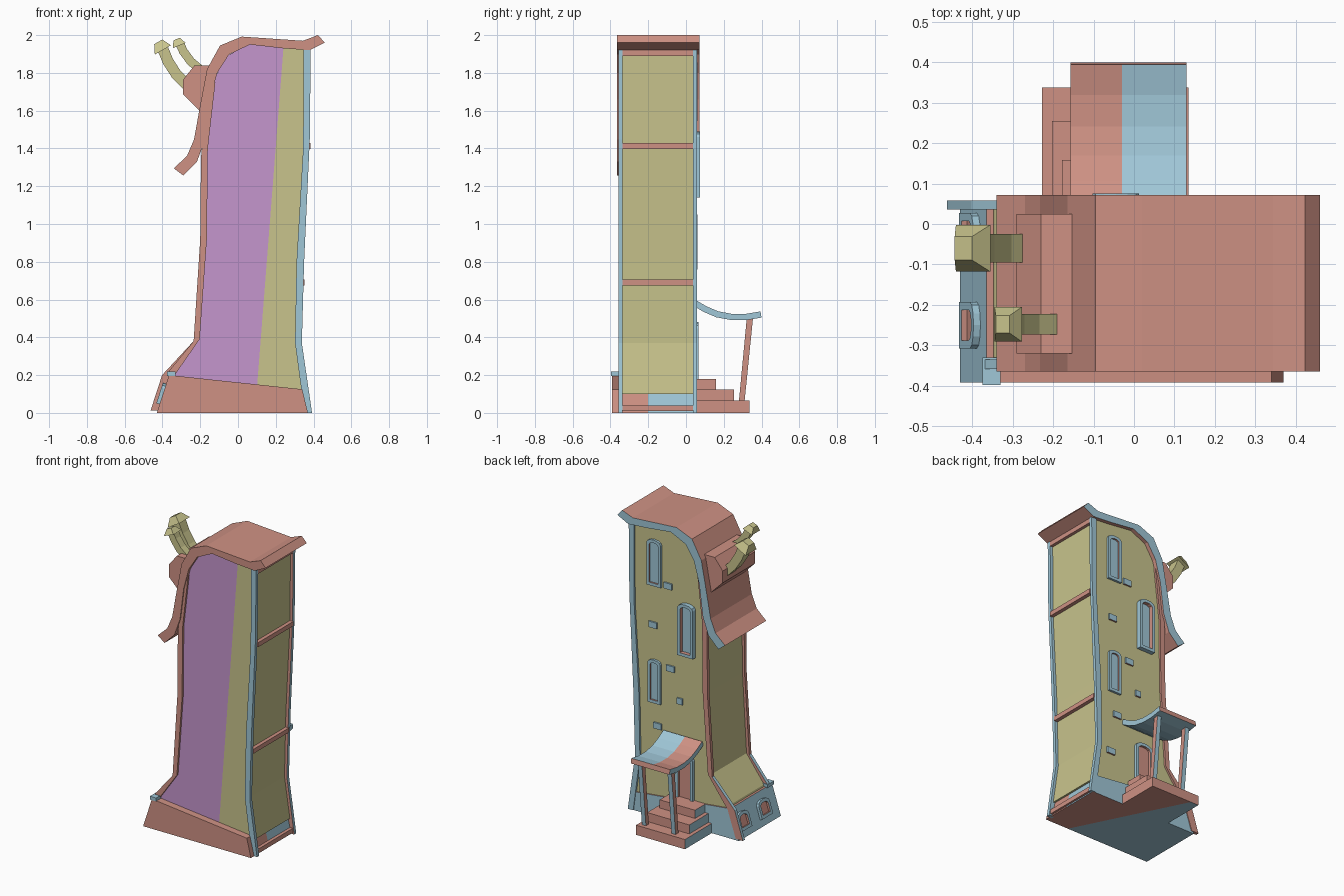
import bpy, bmesh, math
from mathutils import Vector, Matrix

if "Cube" in bpy.data.objects:
    bpy.data.objects.remove(bpy.data.objects["Cube"])

RED, BLUE, OLIVE, PURPLE = range(4)
MATS = []
for name, c in (("salmon red", (0.62, 0.285, 0.23)), ("pale blue", (0.35, 0.57, 0.68)),
                ("olive yellow", (0.58, 0.55, 0.265)), ("light purple", (0.56, 0.305, 0.61))):
    m = bpy.data.materials.new(name)
    m.diffuse_color = (*c, 1)
    m.use_nodes = True
    m.node_tree.nodes["Principled BSDF"].inputs["Base Color"].default_value = m.diffuse_color
    MATS.append(m)


def finish(name, bm, color, cuts=()):
    """Cut by planes, colour faces (constant or rule(center, normal)), make the object."""
    for co, no in cuts:
        bmesh.ops.bisect_plane(bm, geom=bm.verts[:] + bm.edges[:] + bm.faces[:],
                               plane_co=co, plane_no=no)
    bmesh.ops.recalc_face_normals(bm, faces=bm.faces[:])
    bm.normal_update()
    for f in bm.faces:
        f.material_index = color(f.calc_center_median(), f.normal) if callable(color) else color
    me = bpy.data.meshes.new(name)
    bm.to_mesh(me)
    bm.free()
    for m in MATS:
        me.materials.append(m)
    ob = bpy.data.objects.new(name, me)
    bpy.context.collection.objects.link(ob)
    return ob


def prism(name, pts, a, b, color, axis='y', cuts=()):
    """Extrude a 2D profile from a to b along the given axis."""
    bm = bmesh.new()
    put = (lambda p, t: (p[0], t, p[1])) if axis == 'y' else (lambda p, t: (t, p[0], p[1]))
    A = [bm.verts.new(put(p, a)) for p in pts]
    B = [bm.verts.new(put(p, b)) for p in pts]
    n = len(pts)
    bm.faces.new(A)
    bm.faces.new(B[::-1])
    for i in range(n):
        bm.faces.new((A[i], B[i], B[(i + 1) % n], A[(i + 1) % n]))
    return finish(name, bm, color, cuts)


def box(name, x, y, z, color, cuts=()):
    return prism(name, [(x[0], z[0]), (x[1], z[0]), (x[1], z[1]), (x[0], z[1])],
                 y[0], y[1], color, 'y', cuts)


def ribbon(path, w):
    """Outline of a path with constant width."""
    P = [Vector(p) for p in path]
    L, R = [], []
    for i, p in enumerate(P):
        d = (P[min(i + 1, len(P) - 1)] - P[max(i - 1, 0)]).normalized()
        s = Vector((-d.y, d.x)) * w / 2
        L.append(p + s)
        R.append(p - s)
    return L + R[::-1]


def arch(w, h):
    """Arched outline, centred, with a low curved top."""
    rise = w * 0.25
    top = [(w / 2 * math.cos(t), h / 2 - rise + rise * math.sin(t))
           for t in [math.pi * i / 6 for i in range(7)]]
    return [(-w / 2, -h / 2), (w / 2, -h / 2)] + top


def window(name, M, w, h, depth, pane):
    """Arched frame and pane; local x, y lie in the wall, z points out."""
    out, inn = arch(w, h), arch(w - 0.04, h - 0.04)
    bm = bmesh.new()
    O = [bm.verts.new(M @ Vector((*p, -0.01))) for p in out]
    I = [bm.verts.new(M @ Vector((*p, -0.01))) for p in inn]
    n = len(O)
    fs = [bm.faces.new((O[i], O[(i + 1) % n], I[(i + 1) % n], I[i])) for i in range(n)]
    ext = bmesh.ops.extrude_face_region(bm, geom=fs, use_keep_orig=True)
    move = M.to_3x3() @ Vector((0, 0, depth + 0.01))
    bmesh.ops.translate(bm, vec=move, verts=[v for v in ext['geom'] if isinstance(v, bmesh.types.BMVert)])
    mid, out_dir = M.translation, M.to_3x3() @ Vector((0, 0, 1))
    # inner reveals are red, the rest blue
    finish(name + "_frame", bm,
           lambda c, d: RED if abs(d.dot(out_dir)) < .5 and d.dot(c - mid) < 0 else BLUE)
    bm = bmesh.new()
    bm.faces.new([bm.verts.new(M @ Vector((*p, 0.004))) for p in inn])
    finish(name + "_pane", bm, pane)


# Tower walls
WALL = [(-.36, .15), (-.345, .21), (-.215, .385), (-.185, .92), (-.18, 1.4), (-.135, 1.75),
        (-.06, 1.89), (.06, 1.95), (.24, 1.935), (.365, 1.925), (.36, 1.4), (.33, .8), (.32, .37), (.36, .1)]
prism("tower_walls", WALL, -.345, .045,
      lambda c, n: PURPLE if n.y < -.5 and c.x < .09 + .078 * c.z else OLIVE,
      cuts=[((.09, 0, 0), (1, 0, -.078))])


# Base plinth: red front, blue left and back, split right side and underside
def base_color(c, n):
    if n.z < -.5:
        return BLUE if c.x + .5 * c.y < 0 else RED
    if n.x > .5:
        return RED if c.y < -.2 else BLUE
    return BLUE if n.y > .5 or n.x < -.5 else RED


SPLIT = ((0, 0, 0), (1, .5, 0))
prism("base_plinth", [(-.43, 0), (.37, 0), (.34, .125), (-.365, .2)], -.392, .053, base_color,
      cuts=[((0, -.2, 0), (0, 1, 0)), SPLIT])
box("plinth_corner_cap", (-.375, -.33), (-.398, -.33), (.195, .218), BLUE)

# Roof shell with flared eave
ROOF = [(-.34, 1.295), (-.27, 1.36), (-.233, 1.447), (-.20, 1.63), (-.164, 1.82), (-.095, 1.945),
        (.02, 1.992), (.344, 1.97), (.423, 2.0), (.46, 1.96), (.38, 1.92), (.24, 1.93), (.063, 1.95),
        (-.048, 1.897), (-.11, 1.80), (-.148, 1.66), (-.175, 1.447), (-.217, 1.33), (-.29, 1.257)]
prism("roof", ROOF, -.365, .072, lambda c, n: BLUE if n.y > .5 else RED)

# Corner trims
RIGHT = [(.385, 1.93), (.38, 1.45), (.35, .8), (.338, .37), (.392, 0),
         (.352, 0), (.302, .37), (.31, .8), (.345, 1.4), (.347, 1.93)]
UPPER_OUT = [(-.235, .38), (-.2, .92), (-.196, 1.35), (-.16, 1.75)]
UPPER_IN = [(-.12, 1.75), (-.16, 1.4), (-.165, .92), (-.203, .39)]
for side, y0, y1 in (("front", -.358, -.335), ("back", .036, .058)):
    prism(side + "_right_trim", RIGHT, y0, y1, lambda c, n: RED if n.y < -.5 and c.y > 0 else BLUE)
    foot_out = [(-.375, .21)] if side == "front" else [(-.463, .012), (-.402, .2)]
    foot_in = [(-.335, .2)] if side == "front" else [(-.35, .19), (-.41, .012)]
    prism(side + "_left_trim", foot_out + UPPER_OUT + UPPER_IN + foot_in, y0, y1,
          lambda c, n: BLUE if c.z < .35 and n.x < -.3 else RED)

# Cross bars on the right side
for x, z in ((.382, .025), (.352, .69), (.385, 1.413), (.385, 1.905)):
    box("right_cross_bar", (x - .05, x), (-.337, .038), (z - .015, z + .015), RED)

# Dormer and two bent chimneys
prism("dormer", [(-.15, 1.84), (-.23, 1.84), (-.29, 1.765), (-.29, 1.685), (-.2, 1.595), (-.14, 1.65)],
      -.32, .025, RED)
for size, path, w, y, hw, cap, tilt in (
        ("large", [(-.255, 1.72), (-.325, 1.79), (-.37, 1.86), (-.397, 1.925)], .058, -.06, .058, (-.41, 1.943), -30),
        ("small", [(-.19, 1.81), (-.25, 1.86), (-.29, 1.915), (-.308, 1.955)], .046, -.248, .043, (-.318, 1.962), -22)):
    prism(size + "_chimney", ribbon(path, w), y - hw * .6, y + hw * .6, OLIVE)
    bm = bmesh.new()
    M = (Matrix.Translation((cap[0], y, cap[1])) @ Matrix.Rotation(math.radians(tilt), 4, 'Y')
         @ Matrix.Diagonal((.85, 1, 1, 1)) @ Matrix.Rotation(math.pi / 4, 4, 'Z'))
    bmesh.ops.create_cone(bm, cap_ends=True, segments=4, radius1=hw * 1.414, radius2=hw * .7,
                          depth=hw * .85, matrix=M)
    finish(size + "_chimney_cap", bm, OLIVE)

# Back steps
for i, (x0, x1, y1, z0, z1) in enumerate(((-.228, .135, .337, 0, .065), (-.203, .11, .255, .065, .125),
                                          (-.178, .085, .158, .125, .18))):
    box("step_%d" % (i + 1), (x0, x1), (.04, y1), (z0, z1),
        lambda c, n: BLUE if n.x < -.5 or (n.z < -.5 and c.x + .5 * c.y < 0) else RED, cuts=[SPLIT])

# Porch roof and posts
prism("porch_roof", ribbon([(.045, .582), (.10, .55), (.165, .522), (.24, .508), (.32, .508), (.397, .521)], .033),
      -.157, .13,
      lambda c, n: RED if (n.z > .5 and c.x < -.03) or (n.y > .9) else BLUE,
      axis='x', cuts=[((-.03, 0, 0), (1, 0, 0))])
for x in (-.125, .095):
    prism("porch_post", [(.28, .06), (.31, .06), (.355, .505), (.322, .505)], x - .015, x + .015,
          lambda c, n: BLUE if n.y > .5 else RED, axis='x')

# Back windows and door (local x runs along -x, local y up, local z to +y)
BACK = Matrix(((-1, 0, 0, 0), (0, 0, 1, 0), (0, 1, 0, 0), (0, 0, 0, 1)))
for name, x, z, w, h, d in (("top_window", .2, 1.7, .105, .31, .015), ("middle_window", -.045, 1.315, .115, .35, .03),
                            ("lower_window", .197, .905, .095, .29, .015), ("door", -.03, .32, .13, .32, .02)):
    window(name, Matrix.Translation((x, .045, z)) @ BACK, w, h, d, RED if name == "door" else BLUE)

# Loose bricks on the back wall
for x, z in ((.097, 1.57), (.21, 1.28), (.08, 1.02), (.01, .82), (.175, .61), (.225, .34)):
    w = .02 if z == .82 else .03
    box("wall_brick", (x - w, x + w), (.04, .056), (z - .02, z + .02), lambda c, n: RED if n.z < -.5 else BLUE)

# Arched cellar windows on the sloped left base face
up = Vector((.065, 0, .2)).normalized()
side = Vector((0, -1, 0))
outw = side.cross(up)
for y in (-.03, -.25):
    M = Matrix((side, up, outw)).transposed().to_4x4()
    M.translation = Vector((-.43 + .325 * .1, y, .1))
    window("cellar_window", M, .115, .115, .018, RED)
